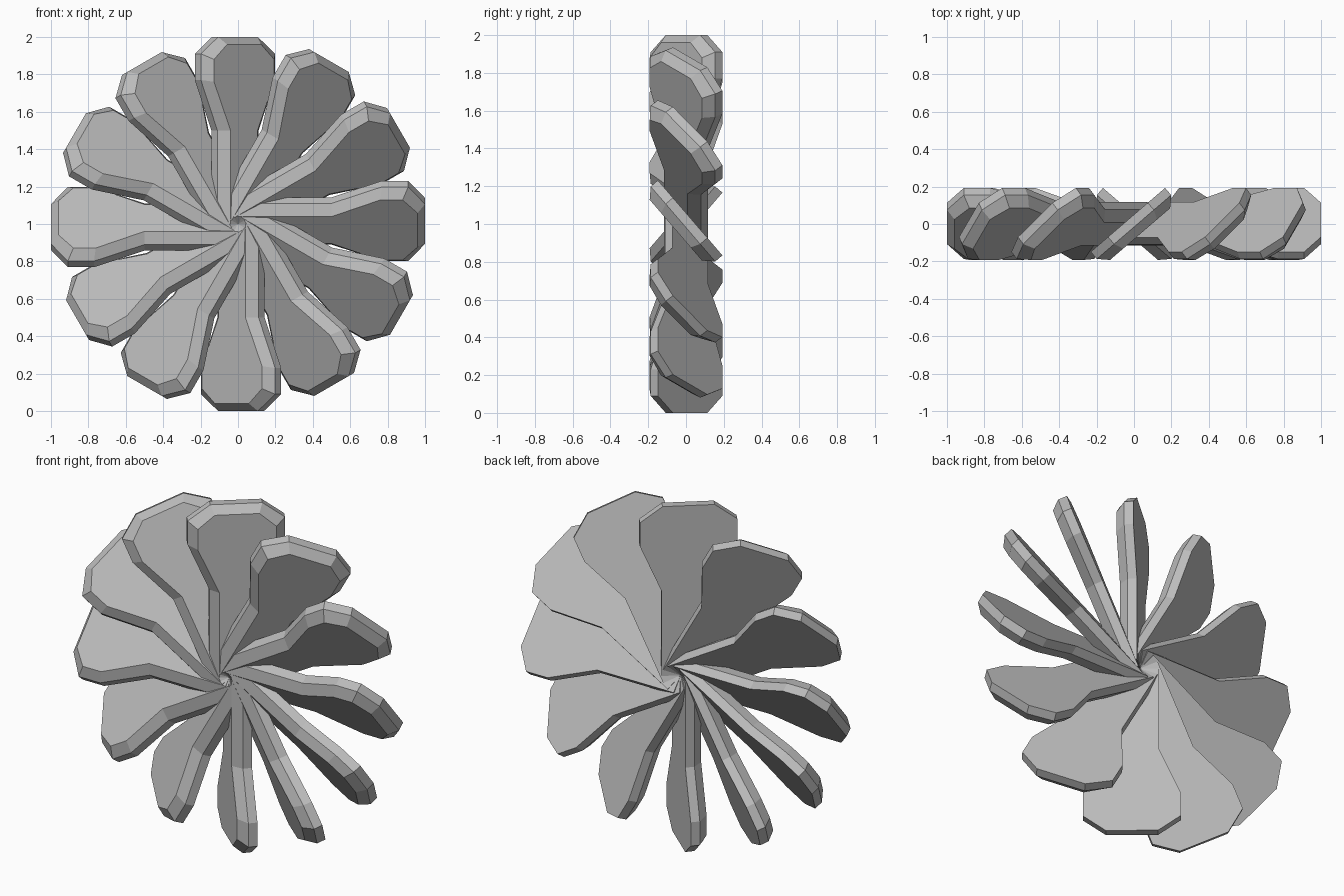
import bpy, bmesh, math
from mathutils import Vector, Matrix

if "Cube" in bpy.data.objects:
    bpy.data.objects.remove(bpy.data.objects["Cube"], do_unlink=True)

grey = bpy.data.materials.new("plain_grey")
grey.use_nodes = True
grey.diffuse_color = (0.5, 0.5, 0.5, 1)
grey.node_tree.nodes["Principled BSDF"].inputs["Base Color"].default_value = (0.5, 0.5, 0.5, 1)

BLADES = 12
HALF_THICK = 0.05
PITCH = math.radians(40.7)
# Paddle outlines (distance from hub, half width): full rim and bevelled front face
RIM = [(0, 0.145), (0.5, 0.145), (0.77, 0.262), (0.91, 0.262), (1.0, 0.14)]
FRONT = [(0, 0.095), (0.5, 0.095), (0.76, 0.212), (0.88, 0.212), (0.96, 0.12)]


def blade_mesh():
    bm = bmesh.new()
    turn = Matrix.Rotation(PITCH, 3, 'Z')

    def loop(outline, depth):
        points = [(-w, r) for r, w in outline] + [(w, r) for r, w in reversed(outline)]
        return [bm.verts.new(turn @ Vector((u, depth, r))) for u, r in points]

    # Flat back, straight half-depth rim, then a bevel to the front face
    loops = [loop(RIM, HALF_THICK), loop(RIM, 0), loop(FRONT, -HALF_THICK)]
    for a, b in zip(loops, loops[1:]):
        for i in range(len(a)):
            j = (i + 1) % len(a)
            bm.faces.new((a[i], a[j], b[j], b[i]))
    bm.faces.new(loops[0])
    bm.faces.new(loops[-1])
    bmesh.ops.recalc_face_normals(bm, faces=bm.faces)
    mesh = bpy.data.meshes.new("blade")
    bm.to_mesh(mesh)
    bm.free()
    mesh.materials.append(grey)
    return mesh


# Ring of pitched blades around the hub
mesh = blade_mesh()
for k in range(BLADES):
    blade = bpy.data.objects.new(f"blade_{k + 1}", mesh)
    blade.location = (0, -0.016, 1)
    blade.rotation_euler = (0, k * 2 * math.pi / BLADES, 0)
    bpy.context.collection.objects.link(blade)
